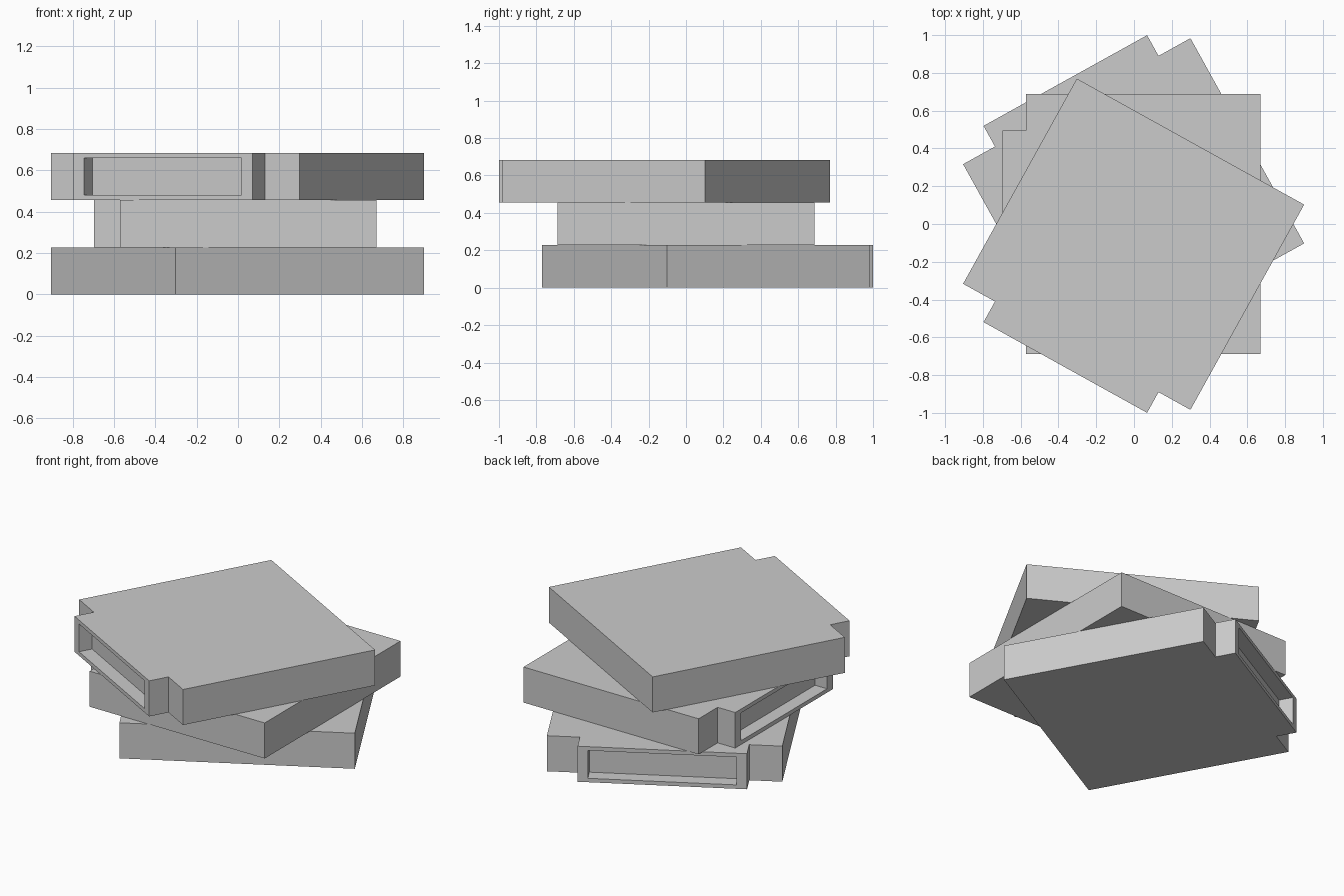
import bpy, bmesh
from math import radians
from mathutils import Vector

if "Cube" in bpy.data.objects:
    bpy.data.objects.remove(bpy.data.objects["Cube"])

H = 0.228                    # slab thickness
HX, HY = 0.621, 0.688        # half size of the slab body
TAB_W, TAB_L = 0.495, 0.125  # half width and length of the socket tab
WALL_Y, WALL_Z = 0.06, 0.025 # rim around the socket opening
DEPTH = 0.085                # socket depth


def push(bm, face):
    """Extrude one face, drop the old one, return the new face."""
    ret = bmesh.ops.extrude_discrete_faces(bm, faces=[face])
    return ret["faces"][0]


def slab(name, x, y, z, angle):
    bm = bmesh.new()
    # Body outline with the tab on the -x side
    half = [(HX, HY), (-HX, HY), (-HX, TAB_W), (-HX - TAB_L, TAB_W)]
    outline = half + [(px, -py) for px, py in reversed(half)]
    base = bm.faces.new([bm.verts.new((px, py, 0)) for px, py in outline])
    ret = bmesh.ops.extrude_face_region(bm, geom=[base], use_keep_orig=True)
    top = [v for v in ret["geom"] if isinstance(v, bmesh.types.BMVert)]
    bmesh.ops.translate(bm, verts=top, vec=(0, 0, H))
    bmesh.ops.recalc_face_normals(bm, faces=bm.faces)

    # Recessed socket in the tab's end face
    end = min(bm.faces, key=lambda f: f.calc_center_median().x)
    rim = push(bm, end)
    for v in rim.verts:
        v.co.y -= WALL_Y if v.co.y > 0 else -WALL_Y
        v.co.z += WALL_Z if v.co.z < H / 2 else -WALL_Z
    floor = push(bm, rim)
    bmesh.ops.translate(bm, verts=floor.verts[:], vec=Vector((DEPTH, 0, 0)))
    bmesh.ops.recalc_face_normals(bm, faces=bm.faces)

    mesh = bpy.data.meshes.new(name)
    bm.to_mesh(mesh)
    bm.free()
    obj = bpy.data.objects.new(name, mesh)
    obj.location = (x, y, z)
    obj.rotation_euler.z = radians(angle)
    bpy.context.collection.objects.link(obj)
    return obj


# Fanned stack of three identical slabs
slab("bottom_slab", -0.002, 0.107, 0, -61)
slab("middle_slab", 0.05, 0, H, 0)
slab("top_slab", -0.002, -0.107, 2 * H, 61)
